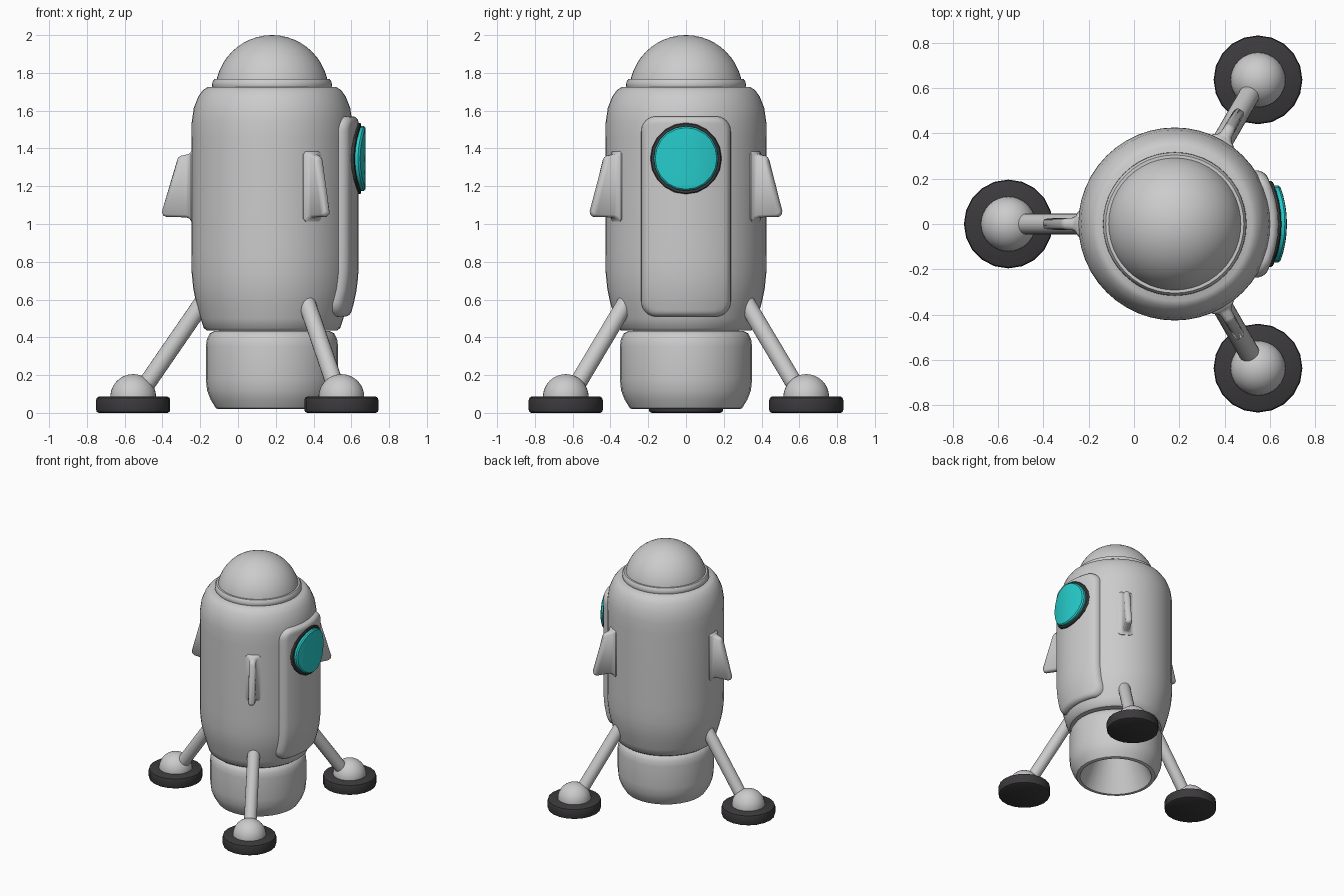
import bpy, bmesh
from math import sin, cos, pi, sqrt, radians, hypot
from mathutils import Vector

if "Cube" in bpy.data.objects:
    bpy.data.objects.remove(bpy.data.objects["Cube"])

AX = 0.18                                   # x of the main vertical axis
LEG_ANGLES = {"left": 180, "back": 60, "front": -60}


def material(name, rgb):
    m = bpy.data.materials.new(name)
    m.diffuse_color = (*rgb, 1)
    m.use_nodes = True
    m.node_tree.nodes["Principled BSDF"].inputs["Base Color"].default_value = m.diffuse_color
    return m


DARK = material("dark_rubber", (0.045, 0.042, 0.045))
TEAL = material("teal_glass", (0.02, 0.6, 0.6))


def finish(name, bm, mat=None, angle=35):
    bmesh.ops.recalc_face_normals(bm, faces=bm.faces)
    me = bpy.data.meshes.new(name)
    bm.to_mesh(me)
    bm.free()
    ob = bpy.data.objects.new(name, me)
    bpy.context.collection.objects.link(ob)
    if mat:
        me.materials.append(mat)
    bpy.ops.object.select_all(action='DESELECT')
    ob.select_set(True)
    bpy.context.view_layer.objects.active = ob
    bpy.ops.object.shade_smooth_by_angle(angle=radians(angle))
    return ob


def skin(bm, loops, cap_start=False, cap_end=False):
    """Bridge closed loops of points with quads."""
    rows = [[bm.verts.new(p) for p in lp] for lp in loops]
    n = len(rows[0])
    for a, b in zip(rows, rows[1:]):
        for i in range(n):
            j = (i + 1) % n
            bm.faces.new((a[i], a[j], b[j], b[i]))
    if cap_start:
        bm.faces.new(rows[0])
    if cap_end:
        bm.faces.new(rows[-1])


def lathe(name, profile, cx=AX, cy=0, n=48, mat=None, caps=(True, True)):
    bm = bmesh.new()
    skin(bm, [[(cx + r * cos(2 * pi * i / n), cy + r * sin(2 * pi * i / n), z)
               for i in range(n)] for r, z in profile], *caps)
    return finish(name, bm, mat)


def dome(r, z, start=0):
    """Profile of a spherical cap from a start angle up to the pole."""
    return [(r * cos(a), z + r * sin(a)) for a in
            [radians(start + (89.5 - start) * k / 12) for k in range(13)]]


# Main body, collar and dome
BODY = [(0.345, 0.437), (0.362, 0.45), (0.378, 0.50), (0.392, 0.55), (0.405, 0.60),
        (0.417, 0.66), (0.425, 0.74), (0.426, 0.85), (0.426, 1.45), (0.425, 1.54),
        (0.414, 1.615), (0.39, 1.675), (0.365, 1.71), (0.34, 1.725)]
lathe("body", BODY)
lathe("dome_collar", [(0.31, 1.715), (0.317, 1.73), (0.316, 1.752), (0.305, 1.768), (0.28, 1.768)])
lathe("top_dome", dome(0.30, 1.70))

# Hollow engine nozzle
lathe("nozzle", [(0.25, 0.436), (0.305, 0.434), (0.33, 0.42), (0.345, 0.39), (0.35, 0.35),
                 (0.35, 0.18), (0.344, 0.12), (0.325, 0.07), (0.297, 0.025), (0.285, 0.02),
                 (0.27, 0.022), (0.13, 0.35)], n=32)


def body_radius(z):
    for (r0, z0), (r1, z1) in zip(BODY, BODY[1:]):
        if z0 <= z <= z1:
            return r0 + (r1 - r0) * (z - z0) / (z1 - z0)
    return 0.34


def on_shell(r, y, z):
    return (AX + sqrt(r * r - y * y), y, z)


# Raised front hatch, wrapped round the body with soft edges
def hatch():
    hw, z0, z1, rc, lift, soft = 0.237, 0.51, 1.57, 0.08, 0.033, 0.028
    zc, hh = (z0 + z1) / 2, (z1 - z0) / 2
    arcs = [(rc * (1 - cos(radians(a))), rc * (1 - sin(radians(a)))) for a in range(0, 91, 10)]
    rows = [(z0 + d, hw - e) for d, e in arcs]
    rows += [(z0 + rc + (z1 - z0 - 2 * rc) * k / 16, hw) for k in range(1, 16)]
    rows += [(z1 - d, hw - e) for d, e in reversed(arcs)]
    half = [1, 0.99, 0.97, 0.94, 0.9, 0.85, 0.7, 0.5, 0.25]
    us = [-u for u in half] + [0] + half[::-1]
    bm = bmesh.new()
    grid = []
    for z, w in rows:
        row = []
        for u in us:
            y = u * w
            qx, qz = abs(y) - hw + rc, abs(z - zc) - hh + rc
            d = rc - hypot(max(qx, 0), max(qz, 0)) - min(max(qx, qz), 0)
            t = 1 - min(max(d / soft, 0), 1)
            h = lift - soft * (1 - sqrt(max(0, 1 - t * t)))
            row.append(bm.verts.new(on_shell(body_radius(z) + h, y, z)))
        grid.append(row)
    for a, b in zip(grid, grid[1:]):
        for i in range(len(us) - 1):
            bm.faces.new((a[i], a[i + 1], b[i + 1], b[i]))
    rim = [e for e in bm.edges if e.is_boundary]
    new = bmesh.ops.extrude_edge_only(bm, edges=rim)["geom"]
    bmesh.ops.translate(bm, vec=(-0.04, 0, 0), verts=[g for g in new if isinstance(g, bmesh.types.BMVert)])
    finish("hatch", bm, angle=50)


hatch()


# Round window: discs bent round the body, each ring (radius, shell radius)
def bent_disc(name, rings, mat, n=20):
    bm = bmesh.new()
    skin(bm, [[on_shell(R, p * cos(2 * pi * i / n), 1.347 + p * sin(2 * pi * i / n))
               for i in range(n)] for p, R in rings], cap_end=True)
    finish(name, bm, mat)


bent_disc("window_frame", [(0.189, 0.43), (0.189, 0.466), (0.184, 0.471), (0.16, 0.471),
                           (0.1, 0.471), (0.05, 0.471)], DARK)
bent_disc("window_glass", [(0.171, 0.46), (0.171, 0.486), (0.163, 0.494), (0.13, 0.495),
                           (0.09, 0.495), (0.05, 0.495), (0.01, 0.495)], TEAL)

# Three legs with feet, and a fin above each
for side, deg in LEG_ANGLES.items():
    out = Vector((cos(radians(deg)), sin(radians(deg)), 0))
    tan = Vector((-out.y, out.x, 0))
    axis = Vector((AX, 0, 0))

    def at(r, t, z):
        return axis + out * r + tan * t + Vector((0, 0, z))

    foot = at(0.735, 0, 0)
    lathe(side + "_foot_pad", [(0.182, 0), (0.193, 0.006), (0.196, 0.016), (0.196, 0.068),
                               (0.192, 0.08), (0.182, 0.086)], foot.x, foot.y, 20, DARK)
    lathe(side + "_foot_ankle", dome(0.121, 0.084), foot.x, foot.y, 32)

    # Slanted strut
    bm = bmesh.new()
    a, b = at(0.71, 0, 0.086), at(0.34, 0, 0.624)
    up = (b - a).cross(tan).normalized()
    n = 20
    skin(bm, [[p + 0.046 * (tan * cos(2 * pi * i / n) + up * sin(2 * pi * i / n))
               for i in range(n)] for p in (a, b)], True, True)
    finish(side + "_leg", bm)

    # Fin sections: (top r, top z, bottom r, bottom z, half thickness)
    bm = bmesh.new()
    loops = []
    for rt, zt, rb, zb, t in [(0.405, 1.385, 0.405, 1.012, 0.056), (0.428, 1.383, 0.428, 1.014, 0.054),
                              (0.437, 1.373, 0.437, 1.028, 0.036), (0.452, 1.368, 0.455, 1.035, 0.027),
                              (0.483, 1.361, 0.56, 1.038, 0.025), (0.497, 1.352, 0.575, 1.044, 0.021),
                              (0.503, 1.335, 0.582, 1.062, 0.012)]:
        c = min(0.014, t * 0.6)
        loops.append([at(rt, t - c, zt), at(rt, t, zt - c), at(rb, t, zb + c), at(rb, t - c, zb),
                      at(rb, c - t, zb), at(rb, -t, zb + c), at(rt, -t, zt - c), at(rt, c - t, zt)])
    skin(bm, loops, True, True)
    finish(side + "_fin", bm, angle=50)
